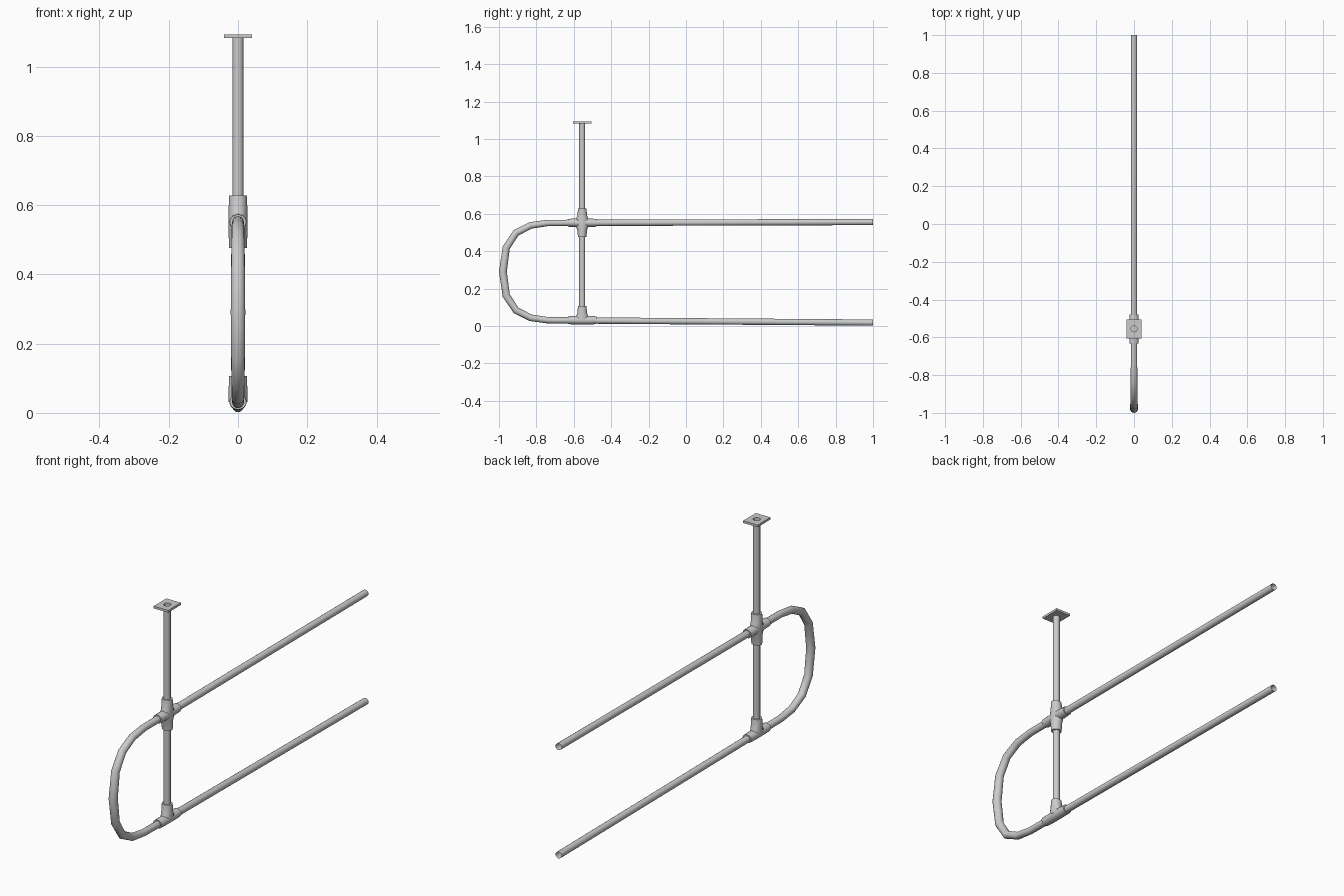
import bpy, bmesh
from math import cos, sin, pi, radians
from mathutils import Vector

if "Cube" in bpy.data.objects:
    bpy.data.objects.remove(bpy.data.objects["Cube"])

SIDES = 16
POST_Y = -0.555


def finish(name, bm):
    bmesh.ops.recalc_face_normals(bm, faces=bm.faces)
    me = bpy.data.meshes.new(name)
    bm.to_mesh(me)
    bm.free()
    ob = bpy.data.objects.new(name, me)
    bpy.context.collection.objects.link(ob)
    bpy.ops.object.select_all(action='DESELECT')
    ob.select_set(True)
    bpy.context.view_layer.objects.active = ob
    bpy.ops.object.shade_smooth_by_angle(angle=radians(40))
    return ob


def bridge(bm, a, b):
    n = len(a)
    for i in range(n):
        bm.faces.new((a[i], a[(i + 1) % n], b[(i + 1) % n], b[i]))


def sweep(bm, path, caps=False):
    """Tube through (y, z, sideways radius, in-plane radius) stations at x = 0."""
    pts = [Vector((0, p[0], p[1])) for p in path]
    rings = []
    for i, (y, z, rx, rn) in enumerate(path):
        t = Vector()
        if i > 0:
            t += (pts[i] - pts[i - 1]).normalized()
        if i < len(pts) - 1:
            t += (pts[i + 1] - pts[i]).normalized()
        t.normalize()
        n = Vector((0, -t.z, t.y))
        rings.append([bm.verts.new(pts[i] + Vector((rx * cos(a), 0, 0)) + n * rn * sin(a))
                      for a in (2 * pi * k / SIDES for k in range(SIDES))])
    for a, b in zip(rings, rings[1:]):
        bridge(bm, a, b)
    if caps:
        bm.faces.new(rings[0])
        bm.faces.new(rings[-1])


# Two rails joined by the rounded end loop, one continuous open pipe
half = [(-0.74, 0.26, 0.017), (-0.83, 0.247, 0.018), (-0.909, 0.207, 0.019),
        (-0.961, 0.128, 0.02)]
mid = 0.291
path = [(1.0, 0.556, 0.0165)] + [(y, mid + d, r) for y, d, r in half]
path += [(-0.979, mid, 0.021)]
path += [(y, mid - d, r) for y, d, r in reversed(half)] + [(1.0, 0.0185, 0.0165)]
bm = bmesh.new()
sweep(bm, [(y, z, r, r) for y, z, r in path])
finish("handrail_loop", bm)

# Upright post, open at the top
bm = bmesh.new()
sweep(bm, [(POST_Y, 0.03, 0.016, 0.016), (POST_Y, 1.09, 0.016, 0.016)])
finish("post", bm)


def fitting(name, z, directions):
    """Sleeve along the rail with flared sleeves along the post."""
    bm = bmesh.new()
    sweep(bm, [(POST_Y - 0.077, z, 0.024, 0.021), (POST_Y - 0.035, z, 0.025, 0.0225),
               (POST_Y + 0.035, z, 0.025, 0.0225), (POST_Y + 0.077, z, 0.024, 0.021)], True)
    for s in directions:
        sweep(bm, [(POST_Y, z, 0.027, 0.036), (POST_Y, z + s * 0.02, 0.027, 0.034),
                   (POST_Y, z + s * 0.035, 0.027, 0.027),
                   (POST_Y, z + s * 0.076, 0.026, 0.022)], True)
    finish(name, bm)


fitting("cross_fitting", 0.552, (1, -1))
fitting("tee_fitting", 0.031, (1,))

# Mounting plate with a hole over the post
bm = bmesh.new()


def plate_ring(z, square):
    ring = []
    for k in range(SIDES):
        c, s = cos(2 * pi * k / SIDES), sin(2 * pi * k / SIDES)
        m = max(abs(c), abs(s))
        x, y = (0.04 * c / m, 0.05 * s / m) if square else (0.0162 * c, 0.0162 * s)
        ring.append(bm.verts.new((x, POST_Y + y, z)))
    return ring


rings = [plate_ring(1.082, False), plate_ring(1.082, True),
         plate_ring(1.093, True), plate_ring(1.093, False)]
for i in range(4):
    bridge(bm, rings[i], rings[(i + 1) % 4])
finish("mounting_plate", bm)
